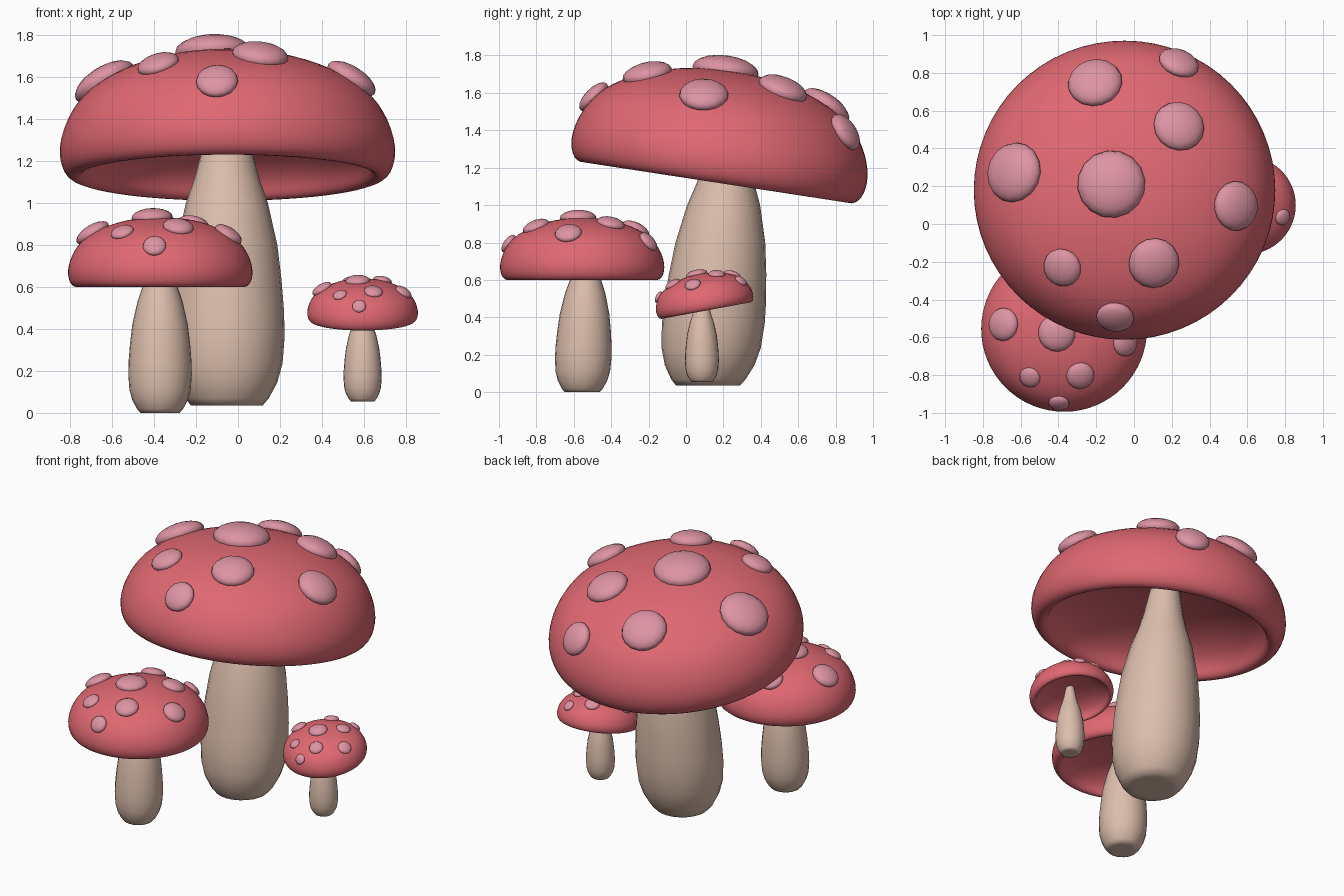
import bpy, bmesh, math
from mathutils import Matrix, Vector

if "Cube" in bpy.data.objects:
    bpy.data.objects.remove(bpy.data.objects["Cube"])


def material(name, rgb):
    m = bpy.data.materials.new(name)
    m.diffuse_color = (*rgb, 1)
    m.use_nodes = True
    m.node_tree.nodes["Principled BSDF"].inputs["Base Color"].default_value = m.diffuse_color
    return m


RED = material("cap red", (0.745, 0.138, 0.168))
PINK = material("spot pink", (0.730, 0.296, 0.366))
BEIGE = material("stem beige", (0.716, 0.515, 0.413))

# Profiles (radius, height) of the full-size mushroom
OUTER = [(0, .603), (.14, .598), (.28, .58), (.42, .543), (.54, .493), (.63, .44),
         (.70, .38), (.75, .31), (.787, .23), (.805, .15), (.803, .09), (.787, .035)]
INNER = [(.757, .003), (.72, -.004), (.692, .018), (.68, .06), (.64, .12),
         (.52, .2), (.35, .25), (.15, .275), (0, .28)]
STEM = [(0, 0), (.12, 0), (.17, 0), (.2, .035), (.24, .11), (.265, .2), (.275, .33),
        (.272, .45), (.26, .6), (.24, .765), (.195, .965), (.155, 1.08),
        (.124, 1.195), (.09, 1.38), (.06, 1.48), (0, 1.5)]

# Spots: x, y on the cap and radius
SPOTS = [(-.07, -.04, .18), (-.156, .52, .145), (.288, .644, .11), (.288, .278, .137),
         (.59, -.135, .132), (.156, -.451, .135), (-.33, -.468, .103),
         (-.585, .043, .16), (-.05, -.716, .1)]


def finish(bm, name, mat, matrix):
    bmesh.ops.recalc_face_normals(bm, faces=bm.faces)
    for f in bm.faces:
        f.smooth = True
    me = bpy.data.meshes.new(name)
    bm.to_mesh(me)
    bm.free()
    me.materials.append(mat)
    ob = bpy.data.objects.new(name, me)
    ob.matrix_world = matrix
    bpy.context.collection.objects.link(ob)
    return ob


def lathe(profile, steps):
    bm = bmesh.new()
    vs = [bm.verts.new((r, 0, z)) for r, z in profile]
    es = [bm.edges.new(p) for p in zip(vs, vs[1:])]
    bmesh.ops.spin(bm, geom=vs + es, cent=(0, 0, 0), axis=(0, 0, 1),
                   angle=math.tau, steps=steps, use_merge=False)
    bmesh.ops.remove_doubles(bm, verts=bm.verts, dist=1e-4)
    return bm


def cap_height(r):
    for (r0, h0), (r1, h1) in zip(OUTER, OUTER[1:]):
        if r0 <= r <= r1:
            return h0 + (h1 - h0) * (r - r0) / (r1 - r0)


def mushroom(name, size, cap_pos, tilt, stem_pos, lean):
    scale = Matrix.Scale(size, 4)
    # stem, sheared towards the back by its lean
    bm = lathe(STEM, 24)
    for v in bm.verts:
        v.co.y += lean * v.co.z
    finish(bm, name + "_stem", BEIGE, Matrix.Translation(stem_pos) @ scale)

    # hollow tilted cap
    frame = Matrix.Translation(cap_pos) @ Matrix.Rotation(-math.radians(tilt), 4, 'X') @ scale
    cap = finish(lathe(OUTER + INNER, 32), name + "_cap", RED, frame)
    sub = cap.modifiers.new("smooth", 'SUBSURF')
    sub.levels = sub.render_levels = 1

    # flattened spots lying on the cap surface
    bm = bmesh.new()
    for x, y, rad in SPOTS:
        r = math.hypot(x, y)
        lo, hi = max(r - .05, 0), r + .05
        slope = (cap_height(hi) - cap_height(lo)) / (hi - lo)
        normal = Vector((-slope * x / r, -slope * y / r, 1))
        turn = normal.to_track_quat('Z', 'Y').to_matrix().to_4x4()
        m = (Matrix.Translation((x, y, cap_height(r))) @ turn
             @ Matrix.Diagonal((rad, rad, rad * .45, 1)))
        bmesh.ops.create_uvsphere(bm, u_segments=16, v_segments=10, radius=1, matrix=m)
    finish(bm, name + "_spots", PINK, frame)


mushroom("large", 1.0, (-.05, .16, 1.12), 8.7, (-.053, .117, .035), .087)
mushroom("medium", .55, (-.37, -.555, .60), 0, (-.371, -.555, 0), .03)
mushroom("small", .33, (.593, .107, .436), -10.5, (.593, .085, .055), 0)
